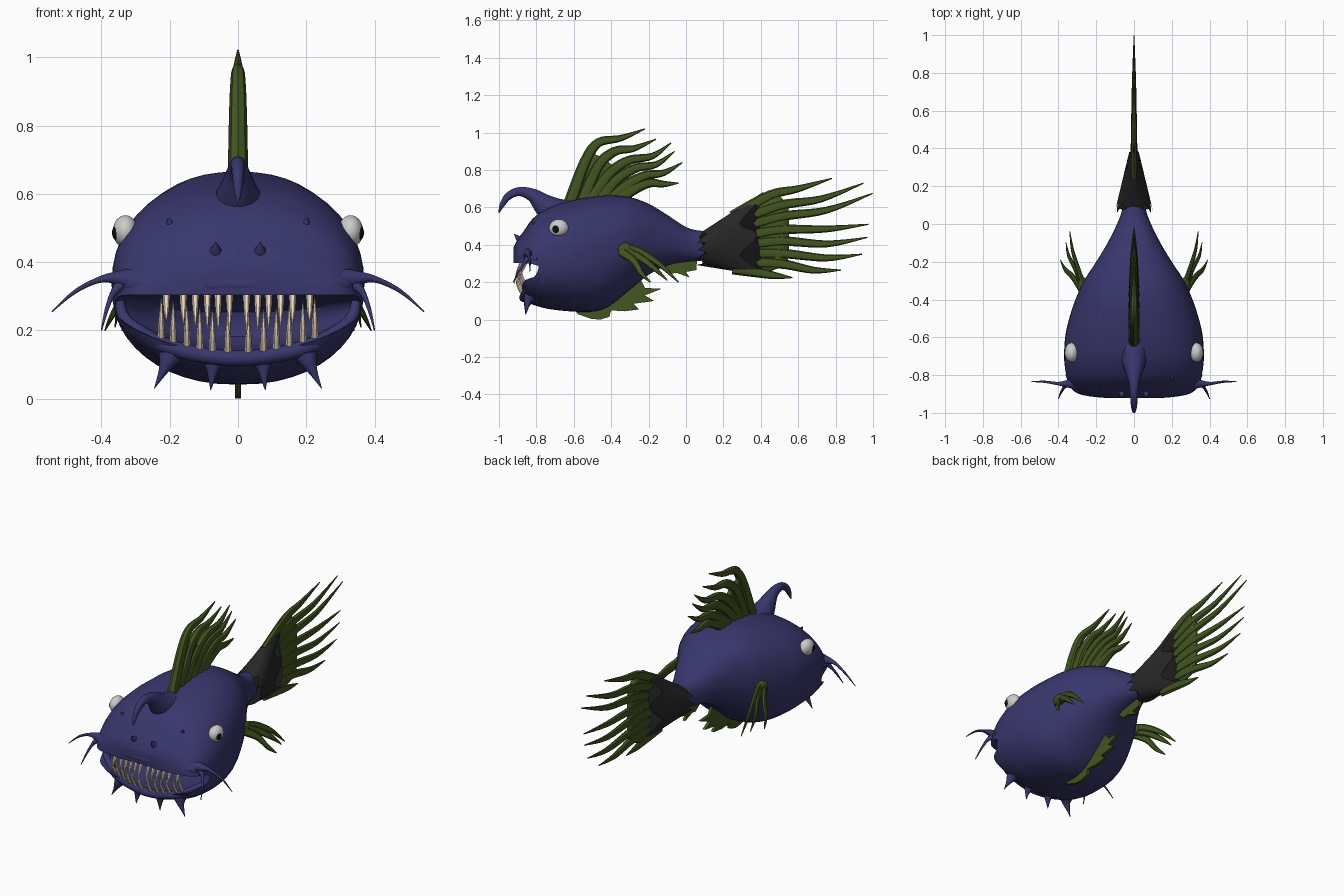
import bpy, bmesh
from math import sin, cos, pi
from mathutils import Vector

if "Cube" in bpy.data.objects:
    bpy.data.objects.remove(bpy.data.objects["Cube"])


def material(name, rgb):
    m = bpy.data.materials.new(name)
    m.diffuse_color = (*rgb, 1)
    m.use_nodes = True
    m.node_tree.nodes["Principled BSDF"].inputs["Base Color"].default_value = m.diffuse_color
    return m


BLUE = material("blue_skin", (0.04, 0.037, 0.15))
GREEN = material("green_fin", (0.055, 0.09, 0.014))
BLACK = material("black_sheath", (0.02, 0.02, 0.02))
IVORY = material("ivory", (0.85, 0.7, 0.5))
WHITE = material("eye_white", (0.75, 0.75, 0.72))
PUPIL = material("pupil_black", (0.005, 0.005, 0.005))


def finish(name, bm, mat):
    bmesh.ops.recalc_face_normals(bm, faces=bm.faces[:])
    me = bpy.data.meshes.new(name)
    bm.to_mesh(me)
    bm.free()
    me.materials.append(mat)
    ob = bpy.data.objects.new(name, me)
    bpy.context.collection.objects.link(ob)
    return ob


def loft(name, rings, mat):
    bm = bmesh.new()
    vs = [[bm.verts.new(p) for p in r] for r in rings]
    n = len(rings[0])
    for a, b in zip(vs, vs[1:]):
        for i in range(n):
            j = (i + 1) % n
            bm.faces.new((a[i], a[j], b[j], b[i]))
    bm.faces.new(vs[0])
    bm.faces.new(vs[-1])
    return finish(name, bm, mat)


def spline(pts, steps=5):
    """Catmull-Rom through tuples of any size."""
    out = []
    for i in range(len(pts) - 1):
        p0, p1, p2, p3 = pts[max(i - 1, 0)], pts[i], pts[i + 1], pts[min(i + 2, len(pts) - 1)]
        for k in range(steps):
            t = k / steps
            out.append(tuple(0.5 * (2 * b + (c - a) * t + (2 * a - 5 * b + 4 * c - d) * t * t
                                    + (3 * b - a - 3 * c + d) * t ** 3)
                             for a, b, c, d in zip(p0, p1, p2, p3)))
    return out + [tuple(pts[-1])]


def tube(name, pts, mat, flat=1, ref=(1, 0, 0), sides=10):
    """Tapered tube; points are (x, y, z, radius)."""
    s = spline(pts)
    rings = []
    for i, p in enumerate(s):
        t = (Vector(s[min(i + 1, len(s) - 1)][:3]) - Vector(s[max(i - 1, 0)][:3])).normalized()
        v = t.cross(Vector(ref)).normalized()
        u = v.cross(t)
        r = max(p[3], 0.001)
        rings.append([Vector(p[:3]) + u * (r * flat * cos(2 * pi * k / sides))
                      + v * (r * sin(2 * pi * k / sides)) for k in range(sides)])
    return loft(name, rings, mat)


def ray_fin(name, rays, r0, flat, frac):
    """Tapered fin rays with webbing between their lower parts."""
    lines = []
    for i, ray in enumerate(rays):
        n = len(ray) - 1
        tube(f"{name}_ray_{i + 1}", [(*p, r0 * (1 - k / n) ** 0.6 + 0.003) for k, p in enumerate(ray)],
             GREEN, flat, sides=8)
        s = spline(ray)
        m = max(3, int(len(s) * frac))
        lines.append([s[round(j * (len(s) - 1) * frac / m)] for j in range(8) if j <= m])
    rows = min(len(line) for line in lines)
    bm = bmesh.new()
    vs = [[bm.verts.new(p) for p in line[:rows]] for line in lines]
    for a, b in zip(vs, vs[1:]):
        for j in range(rows - 1):
            bm.faces.new((a[j], a[j + 1], b[j + 1], b[j]))
    ob = finish(f"{name}_web", bm, GREEN)
    mod = ob.modifiers.new("thickness", "SOLIDIFY")
    mod.thickness, mod.offset = 0.016, 0


def plate(name, outline, half):
    bm = bmesh.new()
    f = bm.faces.new([bm.verts.new((-half, y, z)) for y, z in outline])
    g = bmesh.ops.extrude_face_region(bm, geom=[f])["geom"]
    bmesh.ops.translate(bm, vec=(2 * half, 0, 0), verts=[v for v in g if isinstance(v, bmesh.types.BMVert)])
    return finish(name, bm, GREEN)


def ball(name, loc, scale, mat):
    bm = bmesh.new()
    bmesh.ops.create_uvsphere(bm, u_segments=24, v_segments=14, radius=1)
    for v in bm.verts:
        v.co = Vector(loc) + Vector(a * b for a, b in zip(v.co, scale))
    return finish(name, bm, mat)


def sup(c, n=2.3):
    return abs(c) ** (2 / n) * (1 if c >= 0 else -1)


# Body: stations of y, half width, top z, bottom z
stations = [(-.922, .13, .385, .18), (-.915, .22, .40, .14), (-.90, .295, .43, .11), (-.87, .333, .47, .09),
            (-.82, .354, .54, .075), (-.75, .367, .59, .06), (-.68, .37, .62, .05),
            (-.58, .362, .645, .042), (-.48, .337, .66, .045), (-.4, .31, .665, .08),
            (-.3, .265, .655, .16), (-.2, .2, .62, .24), (-.1, .14, .56, .29),
            (0, .09, .495, .31), (.08, .062, .475, .315), (.2, .045, .47, .33)]
rings = []
for y, w, top, bot in spline(stations, 3):
    ring = []
    for k in range(48):
        a = 2 * pi * k / 48
        z = (top + bot) / 2 + (top - bot) / 2 * sup(sin(a))
        back = .04 * max(0, min(1, (.25 - z) / .1)) * max(0, (-.75 - y) / .17)
        ring.append((w * sup(cos(a)), y + back, z))
    rings.append(ring)
body = loft("body", rings, BLUE)

# Mouth cavity: a wide smile cut out of the head
rings = []
for i in range(25):
    x = -.45 + .9 * i / 24
    q = min(1, abs(x) / .36)
    lo, hi, depth = .13 + .10 * q * q, .305, .45 - .24 * q ** 2
    rings.append([(x, -1.0 + depth * sup(cos(2 * pi * k / 24), 3),
                   (lo + hi) / 2 + (hi - lo) / 2 * sup(sin(2 * pi * k / 24), 3)) for k in range(24)])
cutter = loft("mouth_cutter", rings, BLUE)
cutter.hide_render = True
mod = body.modifiers.new("mouth", "BOOLEAN")
mod.operation, mod.solver, mod.object = "DIFFERENCE", "EXACT", cutter
bpy.context.view_layer.objects.active = body
bpy.ops.object.modifier_apply(modifier="mouth")
bpy.data.objects.remove(cutter)


# Lips
def mirrored(half):
    return [(-x, *rest) for x, *rest in reversed(half[1:])] + half


tube("upper_lip", mirrored([(0, -.892, .335, .032), (.15, -.888, .335, .032), (.25, -.875, .335, .032),
                            (.31, -.85, .335, .03), (.345, -.79, .325, .02)]), BLUE, ref=(0, 0, 1))
tube("lower_lip", mirrored([(0, -.868, .118, .024), (.12, -.86, .13, .024), (.22, -.845, .158, .024),
                            (.29, -.815, .195, .022), (.333, -.785, .235, .018),
                            (.348, -.77, .29, .014)]), BLUE, ref=(0, .3, 1))

# Curled lure on the forehead
tube("lure", [(0, -.62, .53, .11), (0, -.70, .57, .085), (0, -.76, .615, .06), (0, -.82, .665, .036),
              (0, -.89, .685, .024), (0, -.95, .66, .02), (0, -.985, .61, .013), (0, -1.0, .57, .002)],
     BLUE, .9, sides=16)

for s, side in ((1, "right"), (-1, "left")):
    # Eyes
    ball(f"eye_{side}", (s * .33, -.68, .49), (.037, .052, .047), WHITE)
    ball(f"pupil_{side}", (s * .353, -.692, .486), (.016, .024, .024), PUPIL)
    # Barbels at the mouth corners
    tube(f"long_barbel_{side}", [(s * .30, -.84, .345, .045), (s * .345, -.845, .352, .024),
                                 (s * .40, -.845, .35, .01), (s * .475, -.835, .315, .006),
                                 (s * .545, -.835, .255, .002)], BLUE, ref=(0, 0, 1))
    tube(f"short_barbel_{side}", [(s * .33, -.84, .345, .025), (s * .365, -.86, .31, .01),
                                  (s * .385, -.89, .26, .006), (s * .40, -.925, .20, .002)],
         BLUE, ref=(0, 1, 0))
    # Chin spikes
    tube(f"outer_chin_spike_{side}", [(s * .195, -.83, .135, .045), (s * .208, -.845, .105, .024),
                                      (s * .222, -.85, .075, .012), (s * .245, -.855, .03, .001)], BLUE)
    tube(f"inner_chin_spike_{side}", [(s * .073, -.84, .11, .035), (s * .075, -.85, .08, .017),
                                      (s * .08, -.857, .025, .001)], BLUE)
    # Face nubs
    tube(f"lower_nub_{side}", [(s * .065, -.85, .41, .04), (s * .065, -.89, .43, .02),
                               (s * .065, -.918, .458, .002)], BLUE)
    tube(f"upper_nub_{side}", [(s * .19, -.76, .49, .045), (s * .195, -.80, .503, .02),
                               (s * .205, -.82, .528, .002)], BLUE)
    # Teeth
    for i, x in enumerate((.025, .058, .09, .125, .16, .21)):
        y = -.875 + .5 * x * x
        tube(f"upper_tooth_{side}_{i + 1}", [(s * x, y, .315, .011), (s * x, y - .025, .26, .008),
                                             (s * x, y - .045, .185 + .2 * x, .001)], IVORY, sides=6)
    for i, x in enumerate((.03, .075, .112, .15, .19, .225)):
        y, z = -.872 + .5 * x * x, .13 + .8 * x * x
        tube(f"lower_tooth_{side}_{i + 1}", [(s * x, y, z, .011), (s * x, y - .03, z + .06, .008),
                                             (s * x, y - .035, z + .125, .001)], IVORY, sides=6)
    # Pectoral fins
    ball(f"pectoral_base_{side}", (s * .272, -.335, .375), (.025, .055, .036), GREEN)
    ray_fin(f"pectoral_fin_{side}",
            [[(s * x, y, z) for x, y, z in ray] for ray in (
                [(.27, -.32, .385), (.295, -.24, .36), (.325, -.14, .295), (.34, -.04, .20)],
                [(.275, -.335, .375), (.305, -.25, .335), (.345, -.17, .275), (.36, -.10, .21)],
                [(.28, -.35, .365), (.325, -.28, .315), (.365, -.24, .25), (.39, -.19, .20)])],
            .022, .6, .3)

# Dorsal fin
dorsal = [[(-.62, .62), (-.54, .84), (-.47, .945), (-.35, .97), (-.22, 1.02)],
          [(-.56, .62), (-.47, .82), (-.38, .90), (-.28, .915), (-.16, .965)],
          [(-.52, .62), (-.42, .77), (-.31, .85), (-.18, .875), (-.08, .945)],
          [(-.47, .62), (-.38, .74), (-.27, .81), (-.16, .83), (-.06, .90)],
          [(-.42, .62), (-.33, .71), (-.22, .77), (-.12, .785), (-.02, .84)],
          [(-.38, .62), (-.30, .685), (-.20, .73), (-.12, .725), (-.04, .73)]]
ray_fin("dorsal_fin", [[(0, y, z) for y, z in r] for r in dorsal], .033, .85, .33)

# Tail fin
tail = [[(.25, .55), (.45, .665), (.60, .70), (.78, .755)],
        [(.25, .52), (.50, .61), (.72, .645), (.95, .73)],
        [(.25, .48), (.50, .55), (.75, .585), (.998, .675)],
        [(.25, .44), (.50, .48), (.75, .485), (.975, .51)],
        [(.25, .39), (.50, .42), (.75, .405), (.97, .44)],
        [(.25, .35), (.50, .355), (.75, .33), (.94, .35)],
        [(.25, .31), (.50, .30), (.68, .265), (.83, .265)],
        [(.25, .275), (.40, .25), (.48, .235), (.57, .225)]]
ray_fin("tail_fin", [[(0, y, z) for y, z in r] for r in tail], .03, .6, .4)

# Black tail sheath with jagged edges
rings = []
for j in range(9):
    ring = []
    for k in range(48):
        a = 2 * pi * k / 48
        v = sin(a)
        front, rear = .085 - .025 * cos(4 * pi * v), .33 + .05 * cos(2 * pi * v) + .035 * v * v
        y = front + (rear - front) * j / 8
        lo, hi = .285 - .16 * (y - .1), .46 + .65 * (y - .07)
        ring.append(((.1 - .24 * (y - .07)) * cos(a), y, (lo + hi) / 2 + (hi - lo) / 2 * v))
    rings.append(ring)
loft("tail_sheath", rings, BLACK)

# Belly and anal fins
plate("belly_fin", [(-.6, .06), (-.58, .03), (-.51, .005), (-.46, 0), (-.41, .015), (-.40, .05), (-.33, .045),
                    (-.25, .055), (-.28, .085), (-.17, .10), (-.22, .13), (-.13, .165), (-.22, .17),
                    (-.24, .21), (-.32, .24), (-.45, .12)], .009)
plate("anal_fin", [(-.19, .32), (-.13, .285), (-.08, .245), (-.05, .25), (.02, .225), (.0, .255),
                   (.055, .265), (.06, .33)], .009)

bpy.ops.object.select_all(action="SELECT")
bpy.ops.object.shade_smooth_by_angle(angle=0.7)
